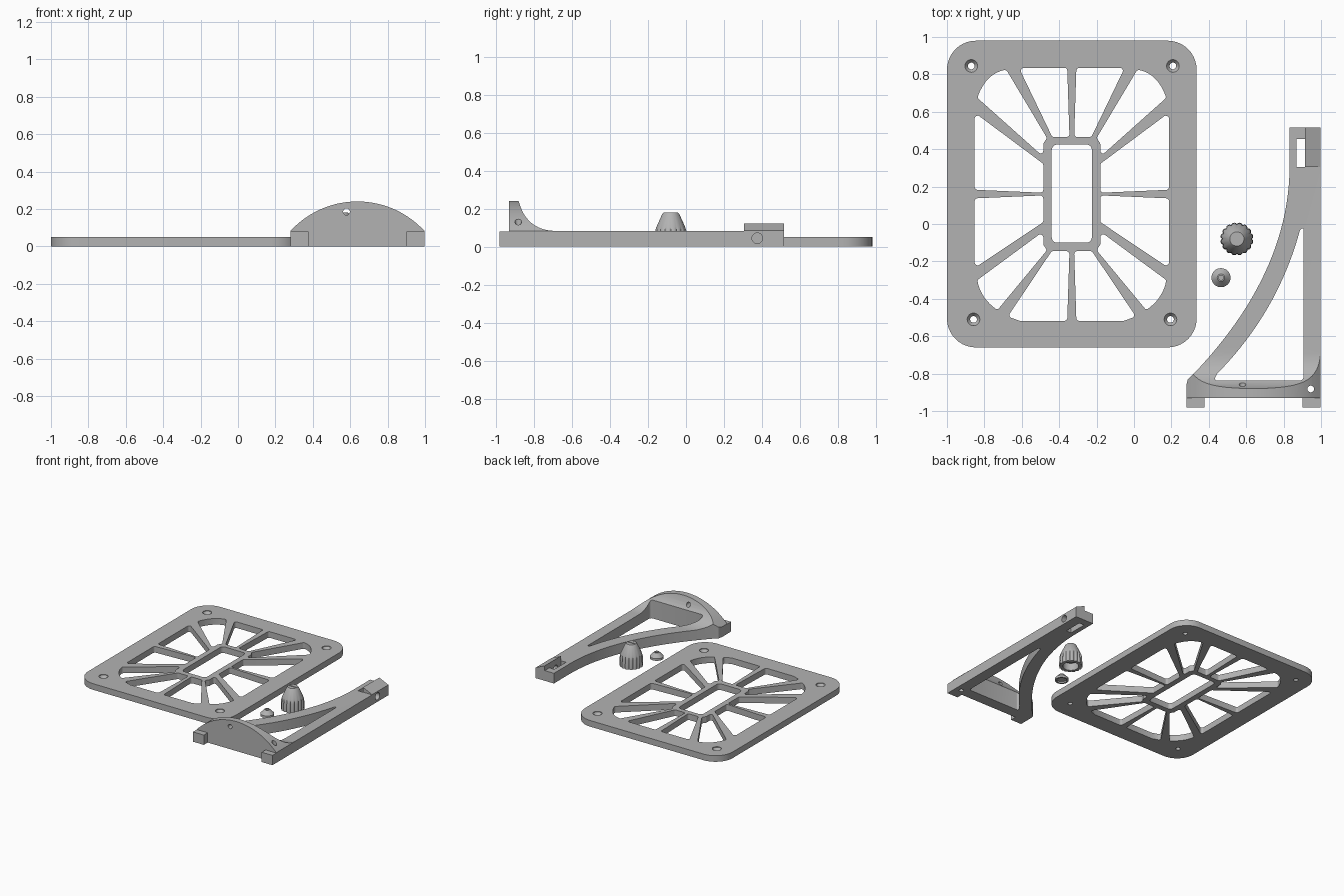
import bpy, bmesh, math
from mathutils import Vector, Matrix

if "Cube" in bpy.data.objects:
    bpy.data.objects.remove(bpy.data.objects["Cube"])

grey = bpy.data.materials.new("plain grey")
grey.diffuse_color = (0.45, 0.45, 0.45, 1)
grey.use_nodes = True
grey.node_tree.nodes["Principled BSDF"].inputs["Base Color"].default_value = grey.diffuse_color


def arc(a, c, b, n=8):
    """Quadratic curve from a to b pulled towards c."""
    a, b, c = Vector(a), Vector(b), Vector(c)
    return [tuple(a * (1 - t) ** 2 + c * 2 * t * (1 - t) + b * t * t)
            for t in (i / n for i in range(n + 1))]


def rounded(pts, r, n=5):
    """Fillet every sharp corner of a closed 2D outline."""
    out, pts = [], [Vector(p) for p in pts]
    for i, p in enumerate(pts):
        u, v = pts[i - 1] - p, pts[(i + 1) % len(pts)] - p
        turn = math.pi - u.angle(v)
        if turn < 0.35:
            out.append(tuple(p))
            continue
        d = min(r * math.tan(turn / 2), u.length * 0.45, v.length * 0.45)
        rad = d / math.tan(turn / 2)
        bis = (u.normalized() + v.normalized()).normalized()
        centre = p + bis * (rad / math.cos(turn / 2))
        s = p + u.normalized() * d - centre
        side = 1 if u.x * v.y - u.y * v.x < 0 else -1
        for k in range(n + 1):
            out.append(tuple(centre + Matrix.Rotation(side * turn * k / n, 2) @ s))
    return out


def rect(x0, x1, y0, y1):
    return [(x0, y0), (x1, y0), (x1, y1), (x0, y1)]


def finish(name, bm):
    bmesh.ops.remove_doubles(bm, verts=bm.verts, dist=1e-5)
    bmesh.ops.recalc_face_normals(bm, faces=bm.faces)
    me = bpy.data.meshes.new(name)
    bm.to_mesh(me)
    bm.free()
    ob = bpy.data.objects.new(name, me)
    bpy.context.collection.objects.link(ob)
    me.materials.append(grey)
    return ob


def slab(name, loops, z0, z1, axis="z"):
    """Extrude an outline with holes along z, y or x."""
    cu = bpy.data.curves.new(name, "CURVE")
    cu.dimensions, cu.fill_mode, cu.extrude = "2D", "BOTH", (z1 - z0) / 2
    for loop in loops:
        sp = cu.splines.new("POLY")
        sp.points.add(len(loop) - 1)
        for q, p in zip(sp.points, loop):
            q.co = (p[0], p[1], 0, 1)
        sp.use_cyclic_u = True
    tmp = bpy.data.objects.new(name, cu)
    bpy.context.collection.objects.link(tmp)
    dg = bpy.context.evaluated_depsgraph_get()
    bm = bmesh.new()
    bm.from_mesh(bpy.data.meshes.new_from_object(tmp.evaluated_get(dg)))
    bpy.data.objects.remove(tmp)
    mid = (z0 + z1) / 2
    for v in bm.verts:
        a, b, c = v.co.x, v.co.y, v.co.z + mid
        v.co = {"z": (a, b, c), "y": (a, c, b), "x": (c, a, b)}[axis]
    return finish(name, bm)


def lathe(name, profile, centre, n=32, flute=None):
    """Revolve (radius, z) points, optionally scalloped by flute(angle, z)."""
    bm = bmesh.new()
    rings = []
    for r, z in profile:
        ring = []
        for i in range(n):
            a = 2 * math.pi * i / n
            q = r * (flute(a, z) if flute else 1)
            ring.append(bm.verts.new((centre[0] + q * math.cos(a),
                                      centre[1] + q * math.sin(a), z)))
        rings.append(ring)
    for lo, hi in zip(rings, rings[1:]):
        for i in range(n):
            bm.faces.new((lo[i], lo[(i + 1) % n], hi[(i + 1) % n], hi[i]))
    bm.faces.new(rings[0][::-1])
    bm.faces.new(rings[-1])
    return finish(name, bm)


def combine(ob, tool, op="DIFFERENCE"):
    m = ob.modifiers.new(op.lower(), "BOOLEAN")
    m.operation, m.object, m.solver = op, tool, "EXACT"
    dg = bpy.context.evaluated_depsgraph_get()
    me = bpy.data.meshes.new_from_object(ob.evaluated_get(dg))
    ob.modifiers.clear()
    ob.data = me
    bpy.data.objects.remove(tool)


def smooth(ob, deg=30):
    bpy.ops.object.select_all(action="DESELECT")
    ob.select_set(True)
    bpy.context.view_layer.objects.active = ob
    bpy.ops.object.shade_smooth_by_angle(angle=math.radians(deg))


# Grille plate: six windows on the left, mirrored to the right
MX = -0.3325
cells = [
    [(-0.357, 0.835), (-0.615, 0.835), (-0.437, 0.465), (-0.345, 0.465)],
    arc((-0.838, 0.675), (-0.79, 0.81), (-0.683, 0.825))
    + [(-0.465, 0.46), (-0.485, 0.43), (-0.485, 0.36)],
    [(-0.852, 0.595), (-0.852, 0.183), (-0.485, 0.167), (-0.485, 0.322)],
    [(-0.852, 0.137), (-0.852, -0.235), (-0.485, 0.01), (-0.485, 0.153)],
    arc((-0.838, -0.3), (-0.82, -0.4), (-0.73, -0.46))
    + [(-0.465, -0.14), (-0.485, -0.11), (-0.485, -0.04)],
    [(-0.675, -0.495), (-0.61, -0.518), (-0.357, -0.518), (-0.345, -0.145), (-0.44, -0.145)],
]
cells = [rounded(c, 0.016) for c in cells]
cells += [[(2 * MX - x, y) for x, y in reversed(c)] for c in cells]
plate = slab("grille_plate",
             [rounded(rect(-1, 0.335, -0.66, 0.98), 0.155, 10),
              rounded(rect(-0.44, -0.225, -0.1, 0.425), 0.03)] + cells, 0, 0.05)
# Countersunk screw holes
for p in [(-0.87, 0.845), (0.208, 0.845), (-0.858, -0.51), (0.195, -0.51)]:
    combine(plate, lathe("cutter", [(0.018, -0.02), (0.018, 0.025), (0.034, 0.045),
                                    (0.034, 0.07)], p, 24))
smooth(plate)

# Bracket: plan outline, trimmed by a side profile and a front dome
T = 0.083
plan = ([(0.28, -0.93), (0.997, -0.93), (0.997, 0.515), (0.832, 0.515)]
        + arc((0.832, 0.3), (0.825, -0.27), (0.32, -0.8), 24)
        + [(0.288, -0.83), (0.28, -0.86)])
opening = rounded([(0.906, -0.02), (0.906, -0.837), (0.425, -0.837)]
                  + arc((0.445, -0.8), (0.77, -0.47), (0.888, -0.03), 20), 0.02)
slot = rect(0.87, 0.915, 0.305, 0.455)
bracket = slab("bracket", [plan, opening, slot], 0, 0.3)
side = ([(-1, -0.05), (0.6, -0.05), (0.6, T)]
        + arc((-0.69, T), (-0.84, 0.088), (-0.88, 0.24), 12) + [(-0.88, 0.4), (-1, 0.4)])
combine(bracket, slab("cutter", [side], 0.2, 1.1, "x"), "INTERSECT")
R = 0.485
dome = [(0.2, -0.05), (1.1, -0.05), (1.1, T), (0.997, T)]
for i in range(1, 32):
    x = 0.997 - 0.717 * i / 32
    dome.append((x, 0.24 - R + math.sqrt(R * R - (x - 0.6385) ** 2)))
dome += [(0.28, T), (0.2, T)]
combine(bracket, slab("cutter", [dome], -1.1, 0.6, "y"), "INTERSECT")

# Sloped clip wall at the far end
combine(bracket, slab("cutter", [[(0.915, 0.02), (0.997, 0.02), (0.997, 0.085), (0.915, 0.122)]],
                      0.306, 0.515, "y"), "UNION")
# Feet on the front wall
for x0, x1 in [(0.28, 0.377), (0.9, 0.997)]:
    combine(bracket, slab("cutter", [rect(x0, x1, -0.98, -0.92)], 0, 0.08), "UNION")


def ring(cx, cy, r, n=20):
    return [(cx + r * math.cos(2 * math.pi * i / n), cy + r * math.sin(2 * math.pi * i / n))
            for i in range(n)]


# Wall, corner and clip holes
combine(bracket, slab("cutter", [ring(0.58, 0.185, 0.018)], -1, -0.7, "y"))
combine(bracket, slab("cutter", [ring(0.945, -0.882, 0.018)], -0.1, 0.3))
combine(bracket, slab("cutter", [ring(0.375, 0.045, 0.028)], 0.9, 1.1, "x"))
smooth(bracket)

# Fluted knob with a tapered top and hollow base
KC = (0.55, -0.08)


def flute(a, z):
    depth = 0.1 if z < 0.08 else 0.04 if z < 0.1 else 0
    return 1 - depth * (1 - abs(math.sin(8 * a))) ** 1.5


knob = lathe("knob", [(0.088, 0), (0.085, 0.075), (0.08, 0.092), (0.075, 0.105),
                      (0.045, 0.172), (0.038, 0.18)], KC, 128, flute)
combine(knob, lathe("cutter", [(0.06, -0.02), (0.06, 0.06)], KC))
combine(knob, slab("cutter", [rect(KC[0] - 0.034, KC[0] + 0.034, KC[1] - 0.005, KC[1] + 0.003)],
                   0.172, 0.2))
smooth(knob, 25)

# Small conical nut
NC = (0.465, -0.287)
nut = lathe("conical_nut", [(0.051, 0), (0.051, 0.018), (0.02, 0.05)], NC)
combine(nut, lathe("cutter", [(0.038, -0.02), (0.038, 0.012)], NC))
combine(nut, lathe("cutter", [(0.013, 0.03), (0.013, 0.08)], NC, 16))
smooth(nut)
